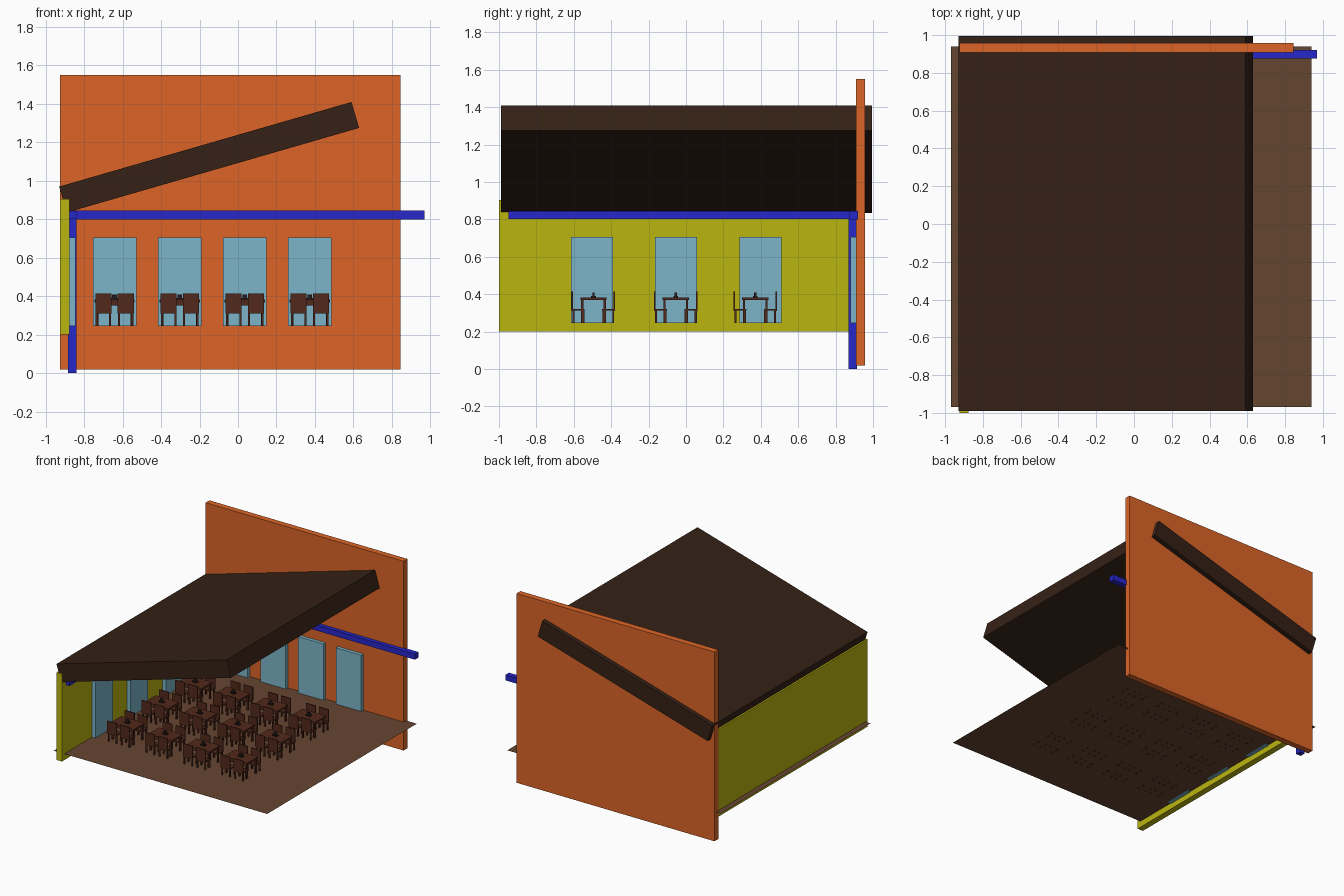
import bpy, bmesh
from mathutils import Vector

if "Cube" in bpy.data.objects:
    bpy.data.objects.remove(bpy.data.objects["Cube"])


def material(name, rgb):
    m = bpy.data.materials.new(name)
    m.diffuse_color = (*rgb, 1)
    m.use_nodes = True
    m.node_tree.nodes["Principled BSDF"].inputs["Base Color"].default_value = m.diffuse_color
    return m


ORANGE = material("orange_paint", (0.72, 0.13, 0.02))
YELLOW = material("yellow_paint", (0.50, 0.46, 0.005))
BLUE = material("blue_paint", (0.02, 0.02, 0.60))
GLASS = material("pale_blue_glass", (0.20, 0.46, 0.58))
ROOF = material("dark_roof", (0.035, 0.015, 0.008))
FLOOR = material("brown_floor", (0.13, 0.06, 0.03))
WOOD = material("dark_wood", (0.085, 0.022, 0.011))
DARK = material("black_plastic", (0.02, 0.012, 0.01))


def add_object(name, mesh, mat=None, loc=(0, 0, 0)):
    o = bpy.data.objects.new(name, mesh)
    bpy.context.collection.objects.link(o)
    o.location = loc
    if mat:
        mesh.materials.append(mat)
    return o


def boxes_mesh(name, spans):
    """Mesh of boxes, each given as (x0, x1, y0, y1, z0, z1)."""
    bm = bmesh.new()
    for x0, x1, y0, y1, z0, z1 in spans:
        vs = bmesh.ops.create_cube(bm, size=1)["verts"]
        bmesh.ops.scale(bm, vec=(x1 - x0, y1 - y0, z1 - z0), verts=vs)
        bmesh.ops.translate(bm, vec=((x0 + x1) / 2, (y0 + y1) / 2, (z0 + z1) / 2), verts=vs)
    me = bpy.data.meshes.new(name)
    bm.to_mesh(me)
    bm.free()
    return me


def box(name, mat, *span):
    return add_object(name, boxes_mesh(name, [span]), mat)


# Walls
box("back_wall", ORANGE, -0.925, 0.845, 0.908, 0.957, 0.02, 1.55)
box("side_wall", YELLOW, -0.925, -0.875, -1.0, 0.91, 0.20, 0.905)

# Blue post and beams
box("corner_post", BLUE, -0.885, -0.84, 0.87, 0.915, 0.0, 0.82)
box("back_beam", BLUE, -0.885, 0.97, 0.875, 0.92, 0.80, 0.845)
box("side_beam", BLUE, -0.884, -0.841, -0.95, 0.90, 0.801, 0.844)

# Floor sheet
bm = bmesh.new()
bm.faces.new([bm.verts.new(p) for p in
              [(-0.97, -0.97, 0.25), (0.94, -0.97, 0.25), (0.94, 0.94, 0.25), (-0.97, 0.94, 0.25)]])
me = bpy.data.meshes.new("floor")
bm.to_mesh(me)
bm.free()
add_object("floor", me, FLOOR)

# Sloping roof: side profile extruded along y
bm = bmesh.new()
profile = [(-0.93, 0.97), (-0.89, 0.835), (0.63, 1.275), (0.59, 1.41)]
face = bm.faces.new([bm.verts.new((x, -0.99, z)) for x, z in profile])
ext = bmesh.ops.extrude_face_region(bm, geom=[face])["geom"]
bmesh.ops.translate(bm, vec=(0, 1.985, 0), verts=[g for g in ext if isinstance(g, bmesh.types.BMVert)])
bmesh.ops.recalc_face_normals(bm, faces=bm.faces)
me = bpy.data.meshes.new("roof")
bm.to_mesh(me)
bm.free()
add_object("roof", me, ROOF)

# Windows
columns = (-0.642, -0.303, 0.035, 0.373)
for x in columns:
    box("back_window", GLASS, x - 0.113, x + 0.113, 0.88, 0.925, 0.245, 0.705)
for y in (-0.502, -0.053, 0.398):
    box("side_window", GLASS, -0.9, -0.845, y - 0.113, y + 0.113, 0.245, 0.705)

# Table: top, apron and legs
table = [(-0.105, 0.105, -0.07, 0.07, 0.368, 0.382)]
table += [(x - 0.006, x + 0.006, y - 0.006, y + 0.006, 0.245, 0.37)
          for x in (-0.09, 0.09) for y in (-0.06, 0.06)]
table += [(-0.09, 0.09, y - 0.003, y + 0.003, 0.352, 0.37) for y in (-0.06, 0.06)]
table_mesh = boxes_mesh("table", table)
table_mesh.materials.append(WOOD)

# Condiment holder on the table
holder_mesh = boxes_mesh("table_holder", [(-0.02, 0.02, -0.013, 0.013, 0.382, 0.39),
                                          (-0.012, 0.012, -0.006, 0.006, 0.39, 0.41)])
holder_mesh.materials.append(DARK)

# Chair facing +y, with its back at -y
chair = [(-0.042, 0.042, -0.03, 0.035, 0.312, 0.322),
         (-0.042, 0.042, -0.034, -0.026, 0.310, 0.415)]
chair += [(x - 0.005, x + 0.005, y - 0.005, y + 0.005, 0.245, 0.313)
          for x in (-0.035, 0.035) for y in (-0.024, 0.029)]
chair_mesh = boxes_mesh("chair", chair)
chair_mesh.materials.append(WOOD)

# Twelve dining sets, four chairs each
for cx in columns:
    for cy in (-0.495, -0.055, 0.37):
        add_object("table", table_mesh, None, (cx, cy, 0))
        add_object("table_holder", holder_mesh, None, (cx, cy, 0))
        for dx in (-0.058, 0.058):
            for side in (-1, 1):
                c = add_object("chair", chair_mesh, None, (cx + dx, cy + side * 0.082, 0))
                c.rotation_euler.z = 0 if side < 0 else 3.14159265
